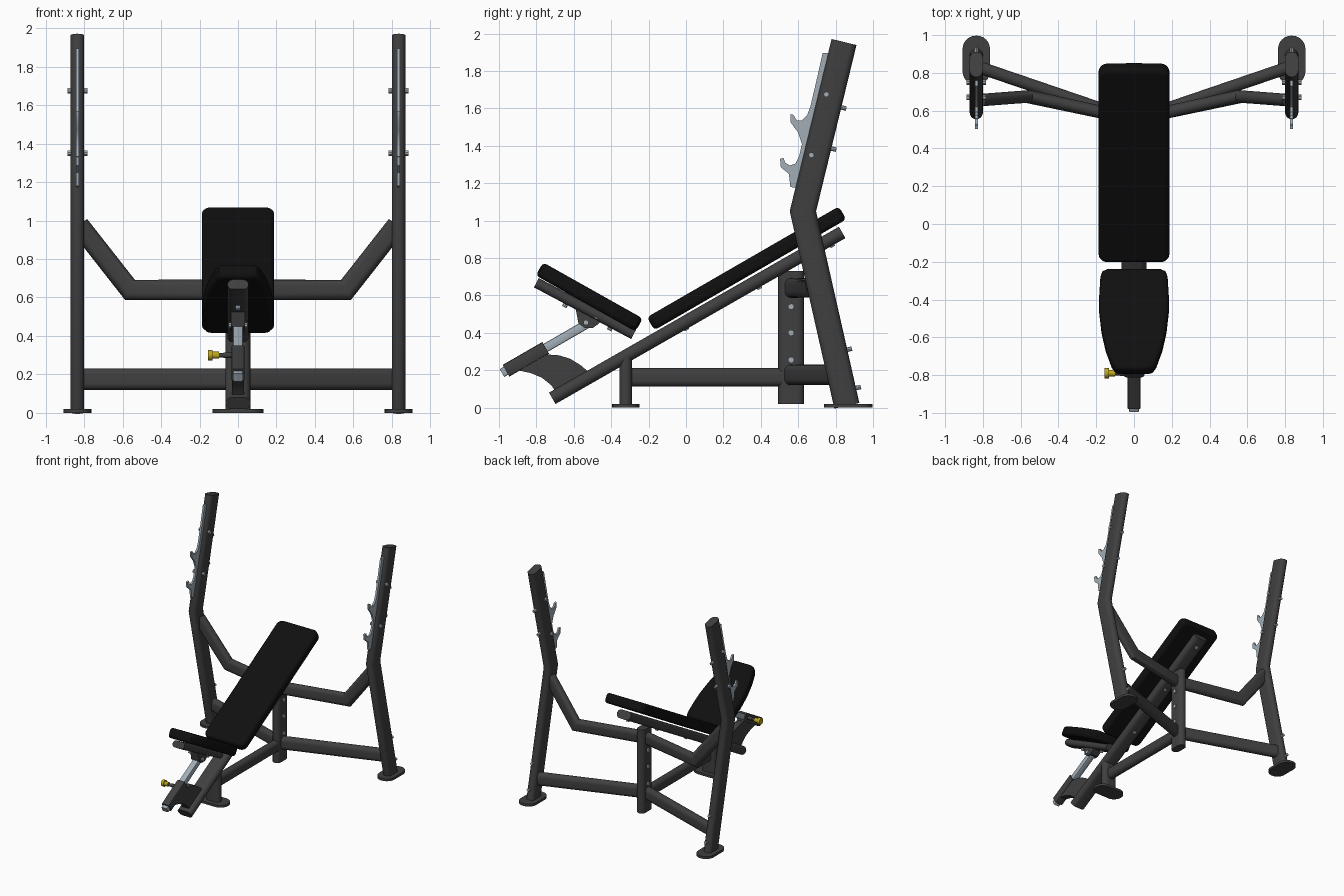
import bpy, bmesh
from math import cos, sin, pi, radians
from mathutils import Vector, Matrix

cube = bpy.data.objects.get("Cube")
if cube:
    bpy.data.objects.remove(cube)


def material(name, rgb, rough=0.6):
    m = bpy.data.materials.new(name)
    m.use_nodes = True
    m.diffuse_color = (*rgb, 1)
    bsdf = m.node_tree.nodes["Principled BSDF"]
    bsdf.inputs["Base Color"].default_value = (*rgb, 1)
    bsdf.inputs["Roughness"].default_value = rough
    return m


FRAME = material("frame grey", (0.05, 0.05, 0.05))
PAD = material("pad black", (0.005, 0.005, 0.005))
STEEL = material("bare steel", (0.36, 0.42, 0.47))
YELLOW = material("knob yellow", (0.5, 0.38, 0.01))
parts = []


def finish(name, bm, mat, bevel=0, segments=3):
    bmesh.ops.recalc_face_normals(bm, faces=bm.faces)
    mesh = bpy.data.meshes.new(name)
    bm.to_mesh(mesh)
    bm.free()
    mesh.materials.append(mat)
    ob = bpy.data.objects.new(name, mesh)
    bpy.context.collection.objects.link(ob)
    if bevel:
        mod = ob.modifiers.new("Soft edge", "BEVEL")
        mod.width, mod.segments, mod.limit_method = bevel, segments, 'ANGLE'
        mod.angle_limit = radians(50)
    parts.append(ob)
    return ob


def rounded(w, h, r, seg=6):
    """Rounded rectangle outline; fully rounded ends when r is half a side."""
    pts = []
    for i, (sx, sy) in enumerate([(1, 1), (-1, 1), (-1, -1), (1, -1)]):
        for k in range(seg + 1):
            a = (i + k / seg) * pi / 2
            p = Vector((sx * (w / 2 - r) + r * cos(a), sy * (h / 2 - r) + r * sin(a)))
            if all((p - q).length > 1e-4 for q in pts):
                pts.append(p)
    return pts


def tube(name, path, w, h, mat=FRAME, r=None, ref=(0, 0, 1), seg=6):
    """Sweep a rounded section along a mitred path; h lies towards ref."""
    path = [Vector(p) for p in path]
    section = rounded(w, h, min(w, h) / 2 if r is None else r, seg)
    dirs = [(b - a).normalized() for a, b in zip(path, path[1:])]
    bm = bmesh.new()
    rings = []
    for i, p in enumerate(path):
        d = dirs[max(i - 1, 0)]
        n = (d + dirs[min(i, len(dirs) - 1)]).normalized()
        up = Vector(ref)
        up = (up - d * up.dot(d)).normalized()
        side = d.cross(up)
        ring = []
        for u, v in section:
            o = side * u + up * v
            ring.append(bm.verts.new(p + o - d * (o.dot(n) / d.dot(n))))
        rings.append(ring)
    for a, b in zip(rings, rings[1:]):
        for k in range(len(a)):
            j = (k + 1) % len(a)
            bm.faces.new((a[k], a[j], b[j], b[k]))
    bm.faces.new(rings[0])
    bm.faces.new(rings[-1])
    return finish(name, bm, mat)


def prism(name, outline, depth, origin, u, v, mat=FRAME, bevel=0):
    """Extrude an outline drawn along axes u and v, centred on its depth."""
    u, v = Vector(u).normalized(), Vector(v).normalized()
    w, o = u.cross(v), Vector(origin)
    bm = bmesh.new()
    lo, hi = [[bm.verts.new(o + u * p[0] + v * p[1] + w * s * depth / 2)
               for p in outline] for s in (-1, 1)]
    bm.faces.new(lo)
    bm.faces.new(hi)
    for k in range(len(lo)):
        j = (k + 1) % len(lo)
        bm.faces.new((lo[k], lo[j], hi[j], hi[k]))
    return finish(name, bm, mat, bevel)


def bolt(name, start, end, size=0.026):
    tube(name, [start, end], size, size, STEEL, ref=(0, 0.3, 1), seg=2)


X, Y, Z = (1, 0, 0), (0, 1, 0), (0, 0, 1)
RISE = Vector((0, 0.866, 0.5))      # slope of main beam and seat post
UNDER = Vector((0, 0.5, -0.866))    # square to it, downwards
FALL = Vector((0, 0.872, -0.49))    # slope of the seat

hook_plate = [(0.73, 1.895), (0.70, 1.76), (0.665, 1.61), (0.648, 1.565), (0.62, 1.535),
              (0.592, 1.535), (0.575, 1.565), (0.558, 1.57), (0.56, 1.525), (0.60, 1.47),
              (0.62, 1.41), (0.605, 1.345), (0.585, 1.305), (0.555, 1.295), (0.53, 1.31),
              (0.522, 1.335), (0.503, 1.33), (0.507, 1.285), (0.55, 1.25), (0.558, 1.18),
              (0.64, 1.165), (0.80, 1.895)]

for s, label in ((1, "left"), (-1, "right")):
    x = s * 0.835
    # Bent upright on a floor plate
    tube(label + "_upright", [(x, 0.86, 0.01), (x, 0.625, 1.05), (x, 0.845, 1.955)],
         0.07, 0.137, ref=Y)
    prism(label + "_foot", rounded(0.145, 0.26, 0.07), 0.02, (x, 0.867, 0.01), X, Y)
    # Bar rest plate with two hooks
    prism(label + "_bar_hooks", hook_plate, 0.016, (x, 0, 0), Y, Z, STEEL)
    for y, z in ((0.75, 1.675), (0.67, 1.35)):
        bolt(label + "_hook_bolt", (x - 0.052, y, z), (x + 0.052, y, z), 0.03)
    for y, z, tilt in ((0.832, 1.605, -0.24), (0.778, 1.385, -0.24),
                       (0.862, 0.31, 0.23), (0.91, 0.105, 0.23)):
        bolt(label + "_rear_bolt", (x, y - 0.03, z - 0.03 * tilt),
             (x, y + 0.025, z + 0.025 * tilt), 0.024)
    # Cross members meeting at the centre post
    tube(label + "_lower_crossbar", [(x, 0.835, 0.175), (0, 0.55, 0.175)], 0.066, 0.11)
    tube(label + "_upper_crossbar",
         [(s * 0.825, 0.655, 0.975), (s * 0.562, 0.675, 0.64), (0, 0.555, 0.64)],
         0.066, 0.105)
    for z in (0.255, 0.4, 0.54):
        bolt(label + "_post_bolt", (s * 0.03, 0.562, z), (s * 0.045, 0.562, z), 0.034)
    for y, z in ((-0.535, 0.455), (-0.475, 0.487)):
        bolt(label + "_seat_pivot_bolt", (s * 0.03, y, z), (s * 0.05, y, z), 0.03)

# Centre post, floor spine and front foot
tube("centre_post", [(0, 0.562, 0.02), (0, 0.562, 0.73)], 0.07, 0.138, ref=Y)
tube("floor_spine", [(0, -0.32, 0.162), (0, 0.55, 0.162)], 0.066, 0.1)
tube("front_post", [(0, -0.322, 0.01), (0, -0.322, 0.285)], 0.13, 0.068, ref=Y)
prism("front_foot", rounded(0.265, 0.145, 0.07), 0.02, (0, -0.322, 0.01), X, Y)

# Sloping main beam and backrest
tube("main_beam", [(0, -0.715, 0.05), (0, 0.835, 0.937)], 0.13, 0.07)
prism("back_pad", rounded(0.375, 1.185, 0.045), 0.08, (0, 0.324, 0.745), X, RISE, PAD, 0.022)
for y, z in ((0.78, 0.87), (0.39, 0.645), (0.0, 0.425)):
    p = Vector((0, y, z))
    bolt("back_pad_bolt", p - UNDER * 0.02, p + UNDER * 0.012)

# Tapered seat on its short rail
half = [(0.07, -0.306), (0.1, -0.298), (0.118, -0.27), (0.15, -0.17), (0.172, -0.06),
        (0.184, 0.06), (0.184, 0.15), (0.178, 0.26), (0.168, 0.293), (0.14, 0.306)]
seat = half + [(-a, b) for a, b in reversed(half)]
prism("seat_pad", seat, 0.08, (0, -0.517, 0.592), X, FALL, PAD, 0.022)
tube("seat_rail", [(0, -0.8, 0.668), (0, -0.28, 0.392)], 0.11, 0.056)
for y, z in ((-0.645, 0.55), (-0.405, 0.425)):
    bolt("seat_bolt", (0, y + 0.01, z + 0.02), (0, y - 0.006, z - 0.012))
prism("seat_bracket", [(-0.59, 0.53), (-0.575, 0.45), (-0.54, 0.425), (-0.5, 0.425),
                       (-0.465, 0.45), (-0.45, 0.47)], 0.075, (0, 0, 0), Y, Z)

# Sliding seat post, sleeve and curved gusset
low = Vector((0, -0.984, 0.185))
tube("seat_post", [low, low + RISE * 0.54], 0.052, 0.048, STEEL, r=0.008, seg=2)
tube("seat_sleeve", [low + RISE * 0.025, low + RISE * 0.27], 0.07, 0.072, r=0.01, seg=2)
prism("sleeve_gusset", [(-0.9, 0.2), (-0.75, 0.285), (-0.68, 0.28), (-0.62, 0.262),
                        (-0.56, 0.225), (-0.51, 0.18), (-0.69, 0.075), (-0.72, 0.12),
                        (-0.77, 0.16), (-0.83, 0.185)], 0.06, (0, 0, 0), Y, Z)

# Pull knob on the right of the sleeve
for name, a, b, d, mat in (("knob_stem", 0.03, 0.075, 0.03, FRAME),
                           ("knob_collar", 0.07, 0.105, 0.024, FRAME),
                           ("knob_neck", 0.1, 0.14, 0.036, YELLOW),
                           ("knob_head", 0.132, 0.155, 0.054, YELLOW)):
    tube(name, [(-a, -0.79, 0.3), (-b, -0.79, 0.3)], d, d, mat)

# Smooth shading with crisp edges
bpy.ops.object.select_all(action='DESELECT')
for ob in parts:
    ob.select_set(True)
bpy.context.view_layer.objects.active = parts[0]
bpy.ops.object.shade_smooth_by_angle(angle=radians(35))
